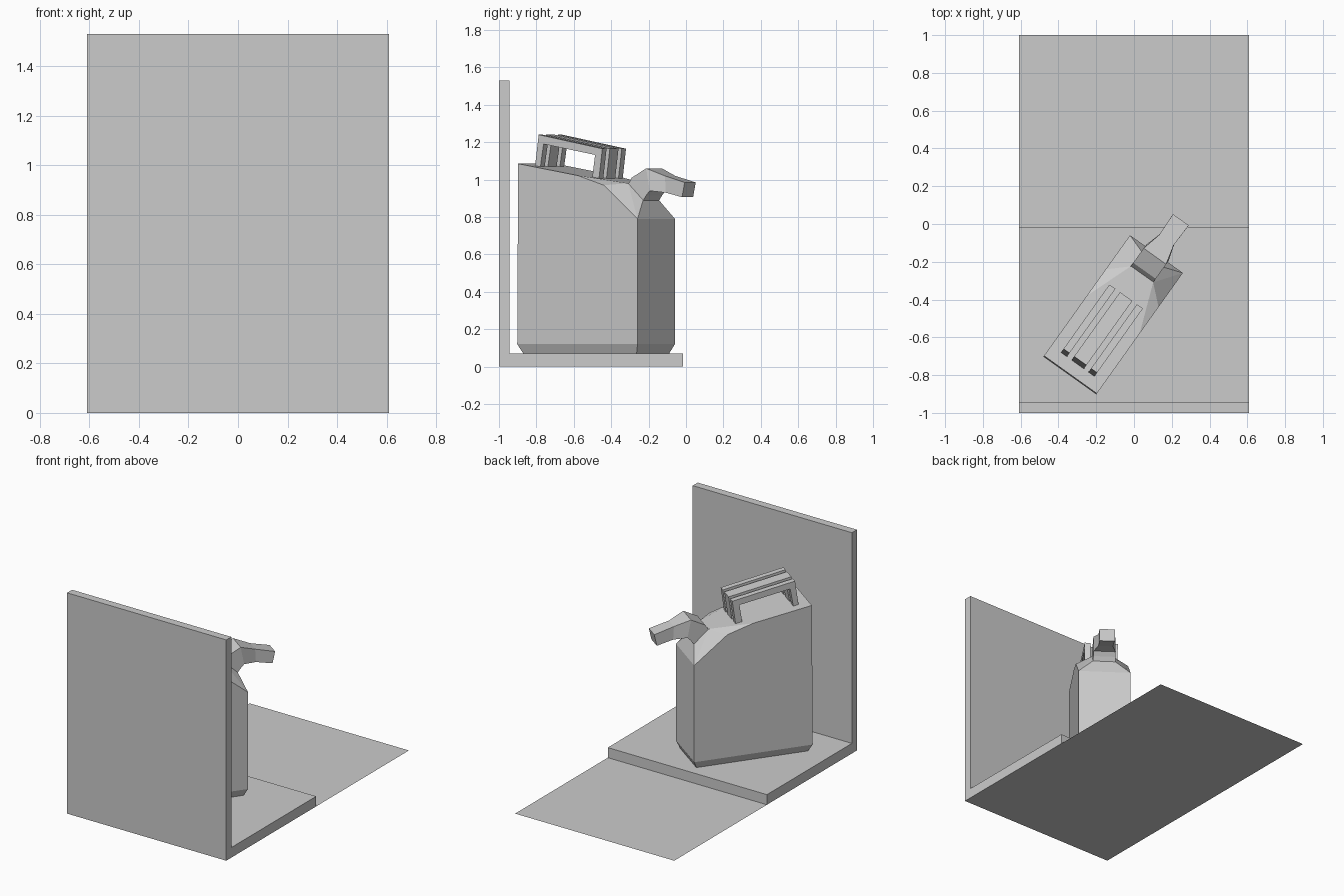
import bpy, bmesh, math
from mathutils import Matrix

if "Cube" in bpy.data.objects:
    bpy.data.objects.remove(bpy.data.objects["Cube"])

# local frame of the can: x across, y forward along its length
CAN = Matrix.Translation((-0.11, -0.48, 0)) @ Matrix.Rotation(math.radians(-35.5), 4, 'Z')


def finish(name, bm, matrix=None):
    bmesh.ops.recalc_face_normals(bm, faces=bm.faces)
    if matrix:
        bm.transform(matrix)
    mesh = bpy.data.meshes.new(name)
    bm.to_mesh(mesh)
    bm.free()
    obj = bpy.data.objects.new(name, mesh)
    bpy.context.collection.objects.link(obj)
    return obj


def box(name, x, y, z):
    bm = bmesh.new()
    bmesh.ops.create_cube(bm, size=1)
    for v in bm.verts:
        v.co = [lo + (c + 0.5) * (hi - lo) for c, (lo, hi) in zip(v.co, (x, y, z))]
    return finish(name, bm)


# floor sheet, raised step and wall
bm = bmesh.new()
bm.faces.new([bm.verts.new(p) for p in ((-.61, -1, 0), (.61, -1, 0), (.61, 1, 0), (-.61, 1, 0))])
finish("floor", bm)
box("step", (-.61, .61), (-.945, -.015), (0, .07))
box("wall", (-.61, .61), (-1, -.945), (0, 1.53))

# can body: symmetric (half width, length, height) corners wrapped in a hull
corners = [
    (.150, -.372, .07), (.150, .372, .07),
    (.172, -.396, .12), (.172, .394, .12),
    (.172, -.390, 1.085), (.172, .0, 1.022), (.172, .172, .97),
    (.172, .394, .79), (.073, .262, .98), (.073, .360, .89),
]
bm = bmesh.new()
for w, u, z in corners:
    for s in (-1, 1):
        bm.verts.new((s * w, u, z))
bmesh.ops.convex_hull(bm, input=bm.verts)
bmesh.ops.dissolve_limit(bm, angle_limit=math.radians(1), verts=bm.verts, edges=bm.edges)
finish("can_body", bm, CAN)

# spout: loft of rectangular sections (half width, upper y/z, lower y/z)
sections = [
    (.073, .262, .975, .358, .885),
    (.073, .285, 1.01, .380, .915),
    (.073, .380, 1.06, .403, .94),
    (.047, .485, 1.02, .490, .93),
    (.051, .617, .985, .600, .906),
]
bm = bmesh.new()
rings = [[bm.verts.new(p) for p in ((-w, a, b), (w, a, b), (w, c, d), (-w, c, d))]
         for w, a, b, c, d in sections]
for r0, r1 in zip(rings, rings[1:]):
    for i in range(4):
        j = (i + 1) % 4
        bm.faces.new((r0[i], r0[j], r1[j], r1[i]))
bm.faces.new(rings[0])
bm.faces.new(rings[-1])
finish("spout", bm, CAN)

# three parallel handles, one arch profile extruded across three widths
outer = [(-.327, 1.05), (-.30, 1.24), (.118, 1.165), (.093, .985)]
inner = [(-.292, 1.05), (-.268, 1.19), (.070, 1.132), (.048, .985)]
for name, x0, x1 in (("handle_left", -.109, -.07),
                     ("handle_middle", -.04, .04),
                     ("handle_right", .07, .109)):
    bm = bmesh.new()
    o, n = [[[bm.verts.new((x, u, z)) for u, z in prof] for x in (x0, x1)]
            for prof in (outer, inner)]
    for i in range(3):
        for s in (0, 1):
            bm.faces.new((o[s][i], o[s][i + 1], n[s][i + 1], n[s][i]))
        for p in (o, n):
            bm.faces.new((p[0][i], p[0][i + 1], p[1][i + 1], p[1][i]))
    for i in (0, 3):
        bm.faces.new((o[0][i], o[1][i], n[1][i], n[0][i]))
    finish(name, bm, CAN)
